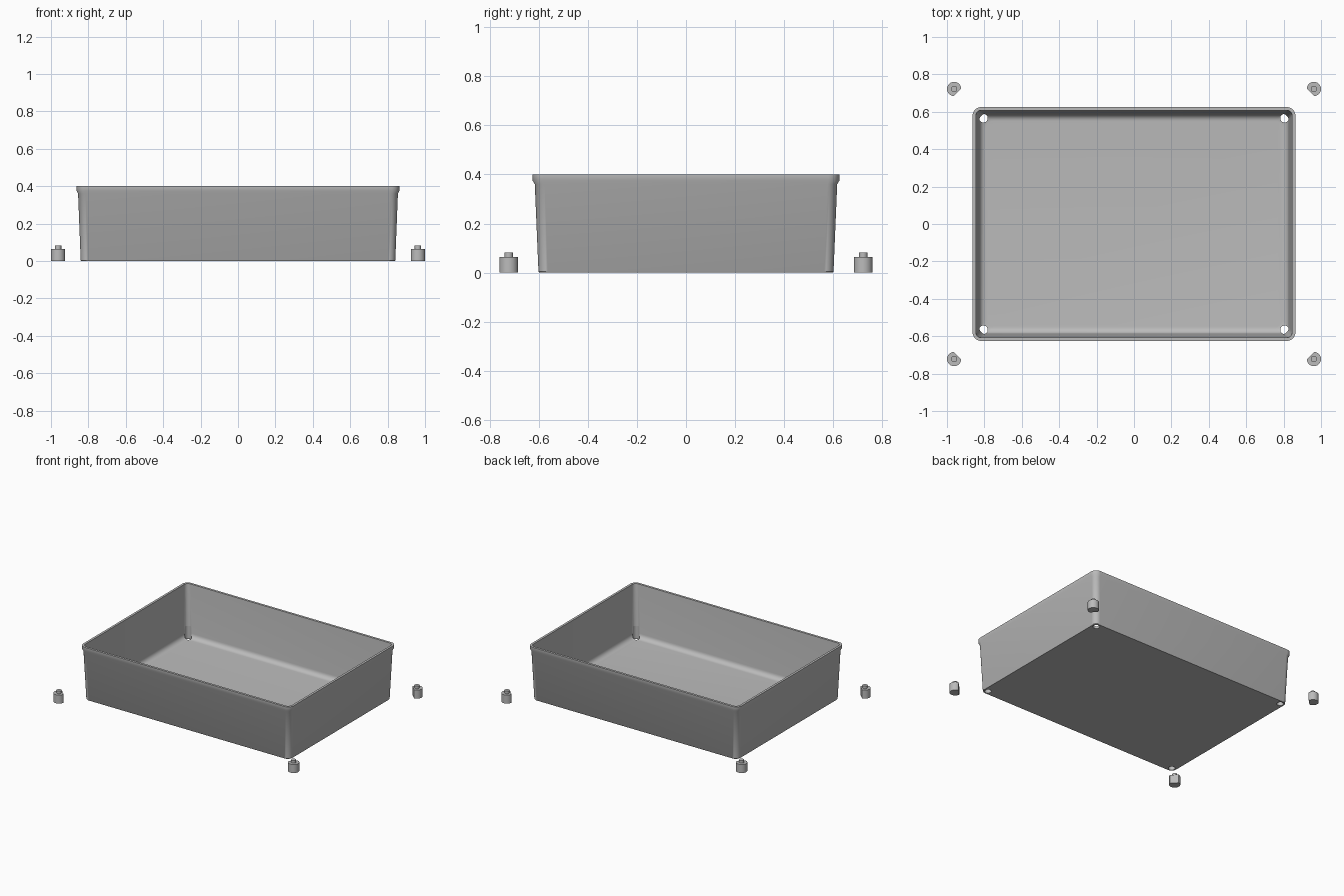
import bpy, bmesh, math
from mathutils import Matrix

cube = bpy.data.objects.get("Cube")
if cube:
    bpy.data.objects.remove(cube, do_unlink=True)

grey = bpy.data.materials.new("plain grey")
grey.use_nodes = True
colour = (0.5, 0.5, 0.5, 1)
grey.diffuse_color = colour
grey.node_tree.nodes["Principled BSDF"].inputs["Base Color"].default_value = colour


def make_object(name, bm):
    bmesh.ops.recalc_face_normals(bm, faces=bm.faces)
    mesh = bpy.data.meshes.new(name)
    bm.to_mesh(mesh)
    bm.free()
    mesh.materials.append(grey)
    obj = bpy.data.objects.new(name, mesh)
    bpy.context.collection.objects.link(obj)
    return obj


def smooth(obj, degrees=35):
    bpy.ops.object.select_all(action='DESELECT')
    obj.select_set(True)
    bpy.context.view_layer.objects.active = obj
    bpy.ops.object.shade_smooth_by_angle(angle=math.radians(degrees))


def rounded_loop(bm, hx, hy, z, radius, steps=8):
    """Ring of vertices round a rectangle with rounded corners."""
    ring = []
    for k, (sx, sy) in enumerate([(1, 1), (-1, 1), (-1, -1), (1, -1)]):
        for i in range(steps + 1):
            a = math.pi / 2 * (k + i / steps)
            ring.append(bm.verts.new((sx * (hx - radius) + radius * math.cos(a),
                                      sy * (hy - radius) + radius * math.sin(a), z)))
    return ring


def cylinder(bm, x, y, z0, z1, radius, segments=32):
    place = Matrix.Translation((x, y, (z0 + z1) / 2))
    return bmesh.ops.create_cone(bm, cap_ends=True, segments=segments, radius1=radius,
                                 radius2=radius, depth=z1 - z0, matrix=place)["verts"]


# Tray: half width, half depth, height and corner radius, up the outside then down the inside
FLOOR, FILLET = 0.014, 0.035
profile = [
    (0.838, 0.598, 0, 0.036), (0.841, 0.601, 0.004, 0.038),
    (0.855, 0.616, 0.36, 0.04), (0.863, 0.625, 0.375, 0.045),
    (0.863, 0.625, 0.4, 0.045), (0.846, 0.608, 0.4, 0.03),
]
for i in range(7):
    a = math.pi / 2 * i / 6
    inset = FILLET * (1 - math.cos(a))
    profile.append((0.826 - inset, 0.586 - inset,
                    FLOOR + FILLET * (1 - math.sin(a)), 0.04))

bm = bmesh.new()
rings = [rounded_loop(bm, *p) for p in profile]
for lower, upper in zip(rings, rings[1:]):
    n = len(lower)
    for i in range(n):
        j = (i + 1) % n
        bm.faces.new((lower[i], lower[j], upper[j], upper[i]))
bm.faces.new(rings[0])
bm.faces.new(rings[-1])
tray = make_object("tray", bm)

# Peg holes through the floor corners
corners = [(sx, sy) for sx in (-1, 1) for sy in (-1, 1)]
bm = bmesh.new()
for sx, sy in corners:
    cylinder(bm, sx * 0.805, sy * 0.566, -0.05, 0.1, 0.023)
cutter = make_object("hole_cutter", bm)
cutter.hide_render = True
cut = tray.modifiers.new("holes", 'BOOLEAN')
cut.operation, cut.solver, cut.object = 'DIFFERENCE', 'EXACT', cutter
bpy.context.view_layer.objects.active = tray
bpy.ops.object.modifier_apply(modifier=cut.name)
bpy.data.objects.remove(cutter, do_unlink=True)
smooth(tray)

# Loose feet: round body with a flat towards the tray, and a peg on top
for sx, sy in corners:
    bm = bmesh.new()
    x, y = sx * 0.962, sy * 0.722
    inward = (-sx, -sy, 0)
    cylinder(bm, x, y, 0, 0.063, 0.038)
    flat = (x - sx * 0.018, y - sy * 0.018, 0)
    bmesh.ops.bisect_plane(bm, geom=bm.verts[:] + bm.edges[:] + bm.faces[:],
                           plane_co=flat, plane_no=inward, clear_outer=True)
    bmesh.ops.holes_fill(bm, edges=[e for e in bm.edges if e.is_boundary])
    cylinder(bm, x, y, 0.06, 0.082, 0.017)
    side = ("front" if sy < 0 else "back") + ("_left" if sx > 0 else "_right")
    smooth(make_object(side + "_foot", bm))
